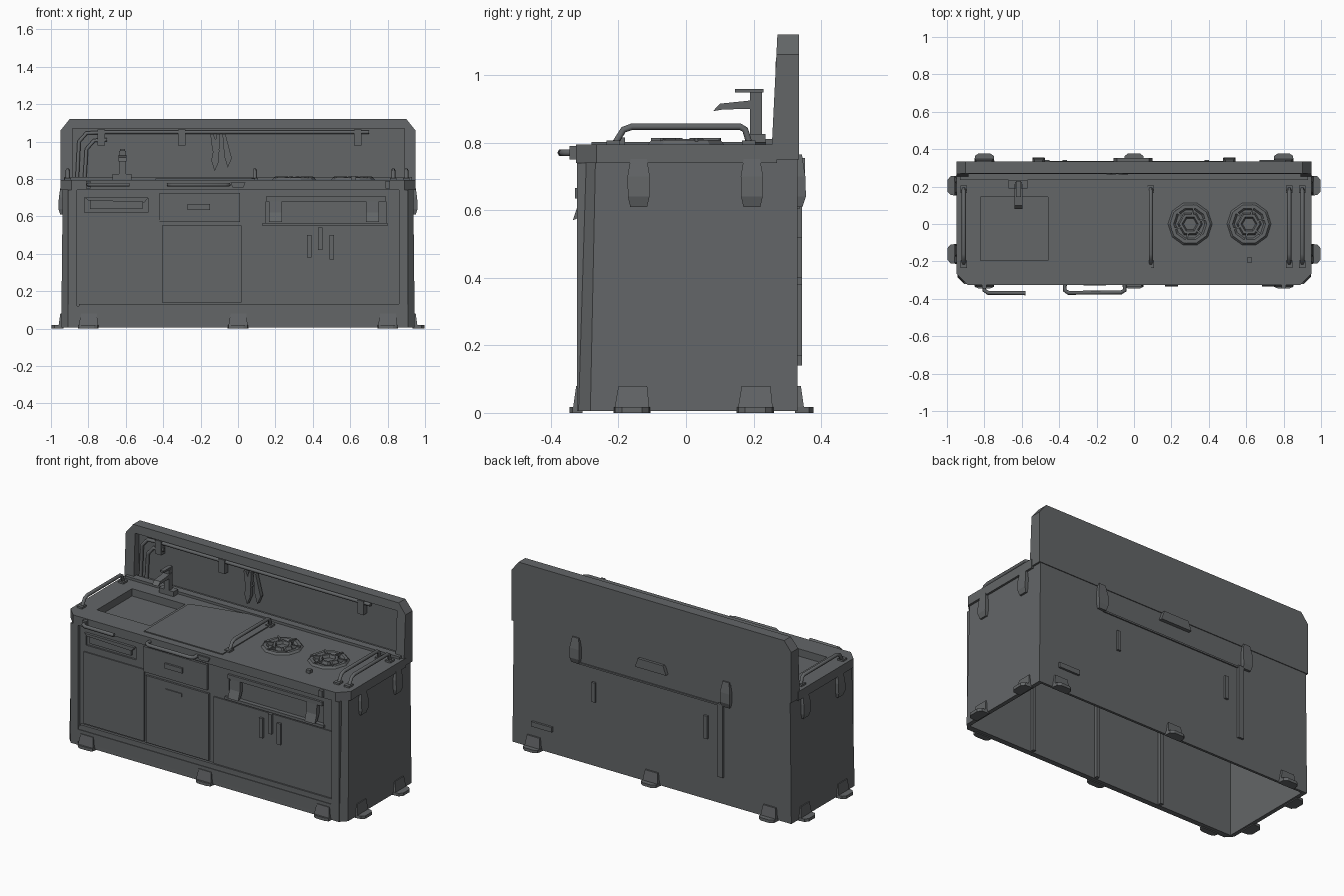
import bpy, bmesh, math
from mathutils import Matrix

if "Cube" in bpy.data.objects:
    bpy.data.objects.remove(bpy.data.objects["Cube"])

grey = bpy.data.materials.new("dark_grey")
grey.diffuse_color = (0.125, 0.132, 0.137, 1)
grey.use_nodes = True
grey.node_tree.nodes["Principled BSDF"].inputs["Base Color"].default_value = grey.diffuse_color

AX = {'x': lambda u, v, h: (h, u, v), 'y': lambda u, v, h: (u, h, v), 'z': lambda u, v, h: (u, v, h)}


def loft(name, rings, matrix=None):
    """Closed solid through rings of 3D points."""
    bm = bmesh.new()
    vs = [[bm.verts.new(p) for p in r] for r in rings]
    n = len(vs[0])
    for a, b in zip(vs, vs[1:]):
        for i in range(n):
            bm.faces.new((a[i], a[(i + 1) % n], b[(i + 1) % n], b[i]))
    bm.faces.new(vs[0])
    bm.faces.new(vs[-1])
    bmesh.ops.recalc_face_normals(bm, faces=bm.faces)
    if matrix:
        bm.transform(matrix)
    me = bpy.data.meshes.new(name)
    bm.to_mesh(me)
    bm.free()
    me.materials.append(grey)
    ob = bpy.data.objects.new(name, me)
    bpy.context.collection.objects.link(ob)
    return ob


def prism(name, pts, axis, lo, hi, matrix=None):
    return loft(name, [[AX[axis](u, v, h) for u, v in pts] for h in (lo, hi)], matrix)


def box(name, x0, x1, y0, y1, z0, z1, matrix=None):
    return prism(name, [(x0, y0), (x1, y0), (x1, y1), (x0, y1)], 'z', z0, z1, matrix)


def cut(ob, *args):
    c = box("cutter", *args)
    c.hide_render = True
    m = ob.modifiers.new("cut", 'BOOLEAN')
    m.object, m.operation, m.solver = c, 'DIFFERENCE', 'EXACT'
    bpy.context.view_layer.objects.active = ob
    bpy.ops.object.modifier_apply(modifier=m.name)
    bpy.data.objects.remove(c)


def tube(name, pts, r):
    cu = bpy.data.curves.new(name, 'CURVE')
    cu.dimensions = '3D'
    cu.bevel_depth, cu.bevel_resolution, cu.use_fill_caps = r, 1, True
    s = cu.splines.new('POLY')
    s.points.add(len(pts) - 1)
    for p, q in zip(s.points, pts):
        p.co = (*q, 1)
    cu.materials.append(grey)
    ob = bpy.data.objects.new(name, cu)
    bpy.context.collection.objects.link(ob)
    return ob


def ring(name, x, y, z, r_out, r_in, h, n):
    """Raised flat ring on the counter."""
    def circ(r, zz):
        return [(x + r * math.cos(2 * math.pi * i / n), y + r * math.sin(2 * math.pi * i / n), zz) for i in range(n)]
    rm = r_in + 0.25 * (r_out - r_in)
    return loft(name, [circ(r_out, z), circ(rm + (r_out - rm) * .6, z + h), circ(rm, z + h), circ(r_in, z + .002)])


def outline(w, y0, y1, c):
    return [(-w + c, y0), (w - c, y0), (w, y0 + c), (w, y1), (-w, y1), (-w, y0 + c)]


# Hollow cabinet, open underneath, slightly wider at the floor
body = loft("cabinet_body", [[(x, y, z) for x, y in outline(w, y0, .33, .035)]
                             for z, w, y0 in ((.006, .945, -.318), (.75, .937, -.303))])
cut(body, -.92, .92, -.285, .315, -.1, .735)
cut(body, -.86, .86, -.5, -.302, .12, .73)     # front set back between corner posts
cut(body, .15, .79, -.5, -.288, .56, .70)      # right drawer recess
cut(body, -.82, -.48, -.5, -.291, .62, .70)    # left drawer recess

# Counter with sink opening
counter = prism("counter", outline(.95, -.325, .27, .06), 'z', .74, .795)
cut(counter, -.82, -.46, -.195, .145, .7, .9)
bowl = box("sink_bowl", -.83, -.45, -.205, .155, .66, .742)
cut(bowl, -.82, -.46, -.195, .145, .675, .9)
prism("work_surface", [(-.44, -.28), (.09, -.28), (.09, .19), (-.02, .25), (-.38, .17), (-.44, .15)], 'z', .79, .801)
box("rear_ledge", -.93, .93, .235, .28, .79, .81)

# Splashback: framed panel with clipped top corners
panel = [(-.948, .75), (.948, .75), (.948, 1.06), (.9, 1.12), (-.9, 1.12), (-.948, 1.06)]
back = loft("splashback", [[(u, (.252 + (v - .75) * .05) if front else .335, v) for u, v in panel]
                           for front in (1, 0)])
cut(back, -.885, .89, .1, .305, .80, 1.07)
tube("utensil_rail", [(-.74, .285, 1.05), (.70, .285, 1.05)], .011)
for x in (-.73, -.30, .64):
    box("rail_bracket", x - .02, x + .02, .27, .31, .98, 1.065)
for d in (0, .04):
    tube("pipe", [(-.86 + d, .285, .80), (-.85 + d, .285, 1.0 - d), (-.81 + d, .285, 1.045 - d), (-.70, .285, 1.05 - d)], .011)
for x, lean, low in ((-.14, .02, .90), (-.105, -.02, .84), (-.075, .02, .86)):
    prism("hanging_utensil", [(x - .008, 1.04), (x + .008, 1.04), (x + .022 + lean, low + .05), (x + lean, low),
                              (x - .018 + lean, low + .06)], 'y', .265, .29)

# Tap
box("tap_base", -.67, -.57, .19, .235, .79, .825)
box("tap_column", -.635, -.60, .19, .225, .82, .95)
prism("tap_spout", [(.08, .893), (.10, .915), (.215, .927), (.215, .90), (.11, .898)], 'x', -.638, -.597)
box("tap_lever", -.63, -.605, .145, .23, .948, .959)

# Guard rails on the counter
for x in (-.91, .09, .83, .90):
    tube("guard_rail", [(x, -.215, .79), (x, -.185, .838), (x, -.16, .847), (x, .16, .847), (x, .175, .838), (x, .19, .79)], .011)
    for y in (-.215, .185):
        box("rail_foot", x - .018, x + .018, y - .02, y + .02, .79, .806)

# Burners
for x in (.30, .615):
    ring("burner_outer", x, 0, .793, .12, .078, .014, 10)
    ring("burner_inner", x, 0, .793, .068, .035, .018, 6)
    for k in range(6):
        m = Matrix.Translation((x, 0, 0)) @ Matrix.Rotation(k * math.pi / 3 + .3, 4, 'Z')
        box("burner_grate", .05, .105, -.005, .005, .795, .814, m)
box("burner_knob", .605, .63, -.205, -.18, .79, .815)

# Front towel bars
for x0, x1 in ((-.37, -.05), (-.80, -.58)):
    end = [(x1 - .02, -.366, .77), (x1, -.355, .77), (x1, -.32, .77)] if x1 > -.1 else [(x1, -.37, .77)]
    tube("towel_bar", [(x0, -.32, .77), (x0, -.355, .77), (x0 + .02, -.368, .77)] + end, .011)

# Doors and drawer fronts
F = -.302
for n, x0, x1, z0, z1, t in (("left_door", -.83, -.42, .14, .58, .007), ("middle_door", -.405, .02, .14, .55, .012),
                             ("right_door", .05, .85, .13, .54, .007), ("middle_drawer", -.42, .01, .57, .725, .014),
                             ("left_drawer", -.79, -.51, .64, .685, .006)):
    box(n, x0, x1, F - t, F + .015, z0, z1)
box("drawer_pull", -.27, -.15, -.328, F, .635, .665)
box("door_pull", -.27, -.16, -.32, F, .485, .505)
prism("left_drawer_grip", [(-.82, .70), (-.48, .70), (-.50, .675), (-.80, .685)], 'y', -.318, -.29)
box("right_drawer_lip", .15, .79, -.315, -.285, .68, .705)
box("right_drawer_sill", .13, .80, -.315, -.285, .548, .565)
for x, z0, z1 in ((.38, .38, .50), (.44, .42, .54), (.50, .37, .50)):
    box("door_handle", x - .012, x + .012, -.322, F, z0, z1)
for x in (.20, .72):
    prism("front_latch", [(-.29, .69), (-.315, .68), (-.318, .62), (-.335, .57), (-.31, .58), (-.29, .62)], 'x', x - .035, x + .035)
box("kick_strip", -.86, .86, -.32, -.295, .03, .10)
box("kick_trim", -.85, .86, -.318, -.295, .115, .132)
for s in (-1, 1):
    box("counter_clip", s * .8 - .012, s * .8 + .012, -.345, -.31, .75, .79)
    box("corner_post_trim", s * .885 - .025, s * .885 + .025, -.322, -.29, .006, .74)
prism("counter_catch", [(-.04, .78), (.04, .78), (.03, .755), (-.03, .755)], 'y', -.335, -.31)

# Dividers inside, seen from below
for x in (-.42, .03, .48):
    box("inner_divider", x - .01, x + .01, -.29, -.265, .01, .735)


def foot(m, reach):
    prism("floor_foot", [(-.055, -.01), (.055, -.01), (.05, reach * .7), (.03, reach), (-.03, reach), (-.05, reach * .7)],
          'z', 0, .018, m)
    loft("foot_bracket", [[(-.052, -.01, .01), (.052, -.01, .01), (.052, .018, .01), (-.052, .018, .01)],
                          [(-.045, -.01, .08), (.04, -.01, .08), (.04, .008, .08), (-.045, .008, .08)]], m)


def latch(m, drop=.61):
    loft("latch", [[(u * w, y, z) for u, y in ((-1, -.02), (1, -.02), (1, t), (-1, t))]
                   for z, w, t in ((drop, .025, .012), (.64, .032, .022), (.70, .033, .02), (.765, .022, .01))], m)


def wall(x, y, deg):
    return Matrix.Translation((x, y, 0)) @ Matrix.Rotation(math.radians(deg), 4, 'Z')


# Floor feet and lid latches on all walls
for s in (-1, 1):
    for y in (-.16, .205):
        foot(wall(s * .942, y, -90 * s), .056)
    for y in (-.14, .195):
        latch(wall(s * .938, y, -90 * s))
    latch(wall(s * .51, .333, 0))
for x in (-.8, 0, .8):
    foot(wall(x, .332, 0), .046)
    foot(wall(x, -.317, 180), .028)
prism("rear_handle", [(-.11, .70), (.10, .70), (.08, .755), (-.09, .755)], 'y', .32, .352)
for x, w, z0, z1 in ((.39, .012, .40, .52), (-.37, .012, .38, .52), (-.47, .018, .17, .62), (.74, .07, .14, .17)):
    box("rear_strip", x - w, x + w, .32, .343, z0, z1)
box("rear_seam", -.47, .50, .32, .338, .605, .615)
